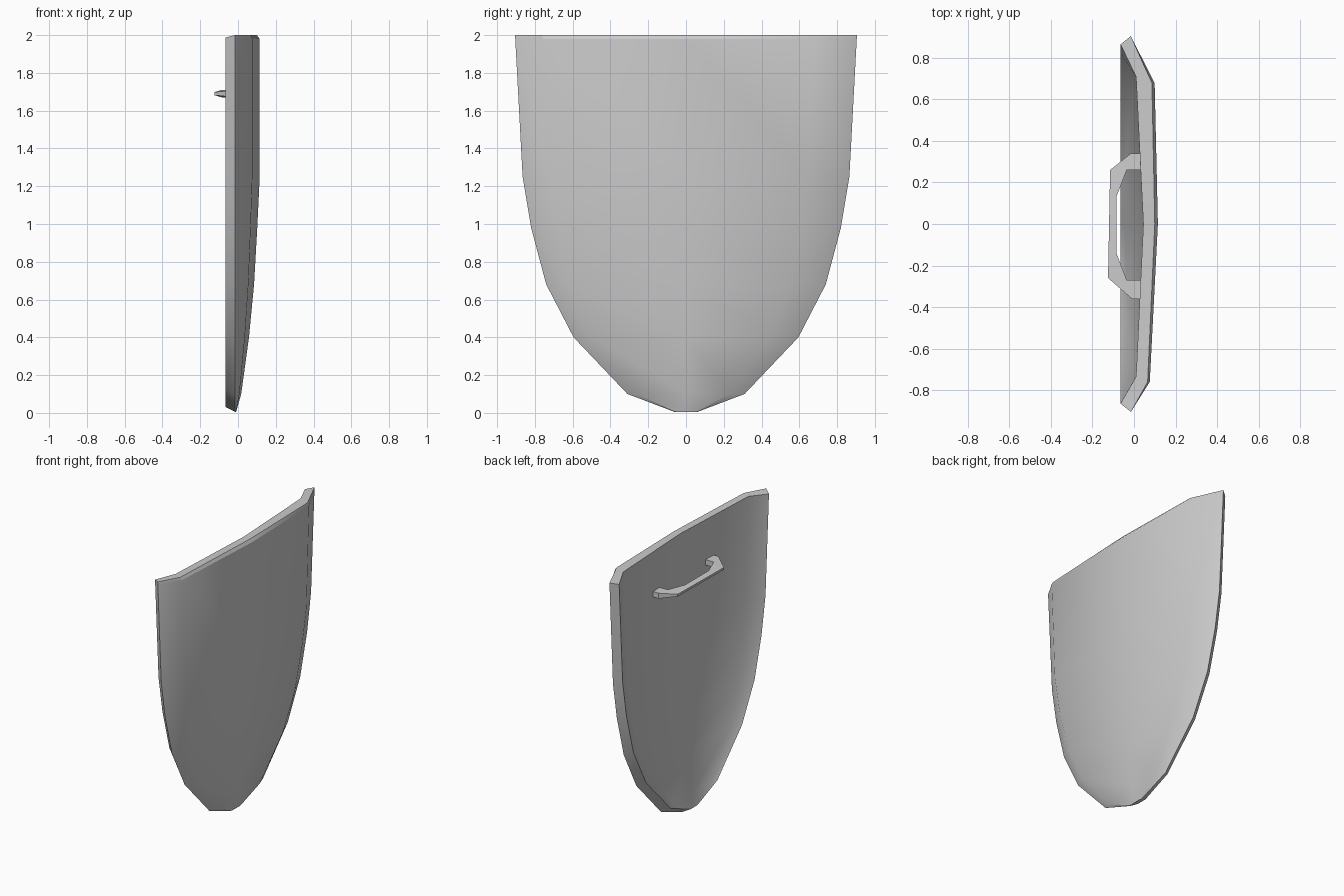
import bpy, bmesh, math

cube = bpy.data.objects.get("Cube")
if cube:
    bpy.data.objects.remove(cube, do_unlink=True)

grey = bpy.data.materials.new("plain grey")
grey.use_nodes = True
colour = (0.6, 0.6, 0.6, 1)
grey.diffuse_color = colour
grey.node_tree.nodes["Principled BSDF"].inputs["Base Color"].default_value = colour


def finish(name, bm, angle):
    bmesh.ops.recalc_face_normals(bm, faces=bm.faces)
    mesh = bpy.data.meshes.new(name)
    bm.to_mesh(mesh)
    bm.free()
    mesh.materials.append(grey)
    obj = bpy.data.objects.new(name, mesh)
    bpy.context.collection.objects.link(obj)
    bpy.ops.object.select_all(action='DESELECT')
    obj.select_set(True)
    bpy.context.view_layer.objects.active = obj
    bpy.ops.object.shade_smooth_by_angle(angle=math.radians(angle))
    return obj


# Shield rows: height, half width, bulge of the outer face at the centre
ROWS = [(2.0, .905, .10), (1.98, .904, .115), (1.25, .865, .115), (.98, .82, .102),
        (.68, .74, .085), (.4, .595, .058), (.1, .31, .017), (.005, .06, -.01)]
# Across each row: fraction of half width, fraction of bulge
OUTER = [(-1, 0), (-.84, .7), (0, 1), (.75, .88), (1, 0)]
INNER = [(-1, 0), (-.85, .68), (0, 1), (.82, .68), (1, 0)]
EDGE, BACK = -.015, -.065

bm = bmesh.new()
outer, inner = [], []
for z, w, bulge in ROWS:
    outer.append([bm.verts.new((EDGE + f * (bulge - EDGE), s * w, z)) for s, f in OUTER])
    # The hollow side is inset from the outline and follows the bulge
    wi = max(w - .04, .04)
    depth = max(0, min(bulge, .11) - .065 - BACK)
    zi = z + .025 * (1 - z / 2)
    if z == 2:
        depth, zi = .11, 2
    inner.append([bm.verts.new((BACK + f * depth, s * wi,
                                zi - (.012 if z == 2 and abs(s) == 1 else 0)))
                  for s, f in INNER])
# Drop the near-duplicate inner row under the top bevel
for v in inner.pop(1):
    bm.verts.remove(v)

for grid in (outer, inner):
    for a, b in zip(grid, grid[1:]):
        for i in range(4):
            bm.faces.new((a[i], a[i + 1], b[i + 1], b[i]))

# Rim joining both faces all the way round
for i in range(4):
    for r in (0, -1):
        bm.faces.new((outer[r][i], outer[r][i + 1], inner[r][i + 1], inner[r][i]))
for s in (0, -1):
    bm.faces.new((outer[0][s], outer[1][s], outer[2][s], inner[1][s], inner[0][s]))
    for r in range(1, len(inner) - 1):
        bm.faces.new((outer[r + 1][s], outer[r + 2][s], inner[r + 1][s], inner[r][s]))
finish("shield_body", bm, 32)

# Handle: outer and inner path in plan (x, y), thinner toward the grip
OUT = [(.05, .34), (-.015, .34), (-.115, .26), (-.125, -.26), (-.01, -.36), (.05, -.36)]
INN = [(.05, .26), (-.035, .26), (-.085, .13), (-.085, -.14), (-.035, -.27), (.05, -.27)]
bm = bmesh.new()
rings = []
for o, i in zip(OUT, INN):
    ring = []
    for (x, y), signs in ((o, (-1, 1)), (i, (1, -1))):
        half = .02 if x > -.1 else .008
        ring += [bm.verts.new((x, y, 1.69 + s * half)) for s in signs]
    rings.append(ring)
for a, b in zip(rings, rings[1:]):
    for k in range(4):
        n = (k + 1) % 4
        bm.faces.new((a[k], a[n], b[n], b[k]))
bm.faces.new(rings[0])
bm.faces.new(rings[-1])
finish("handle", bm, 20)
